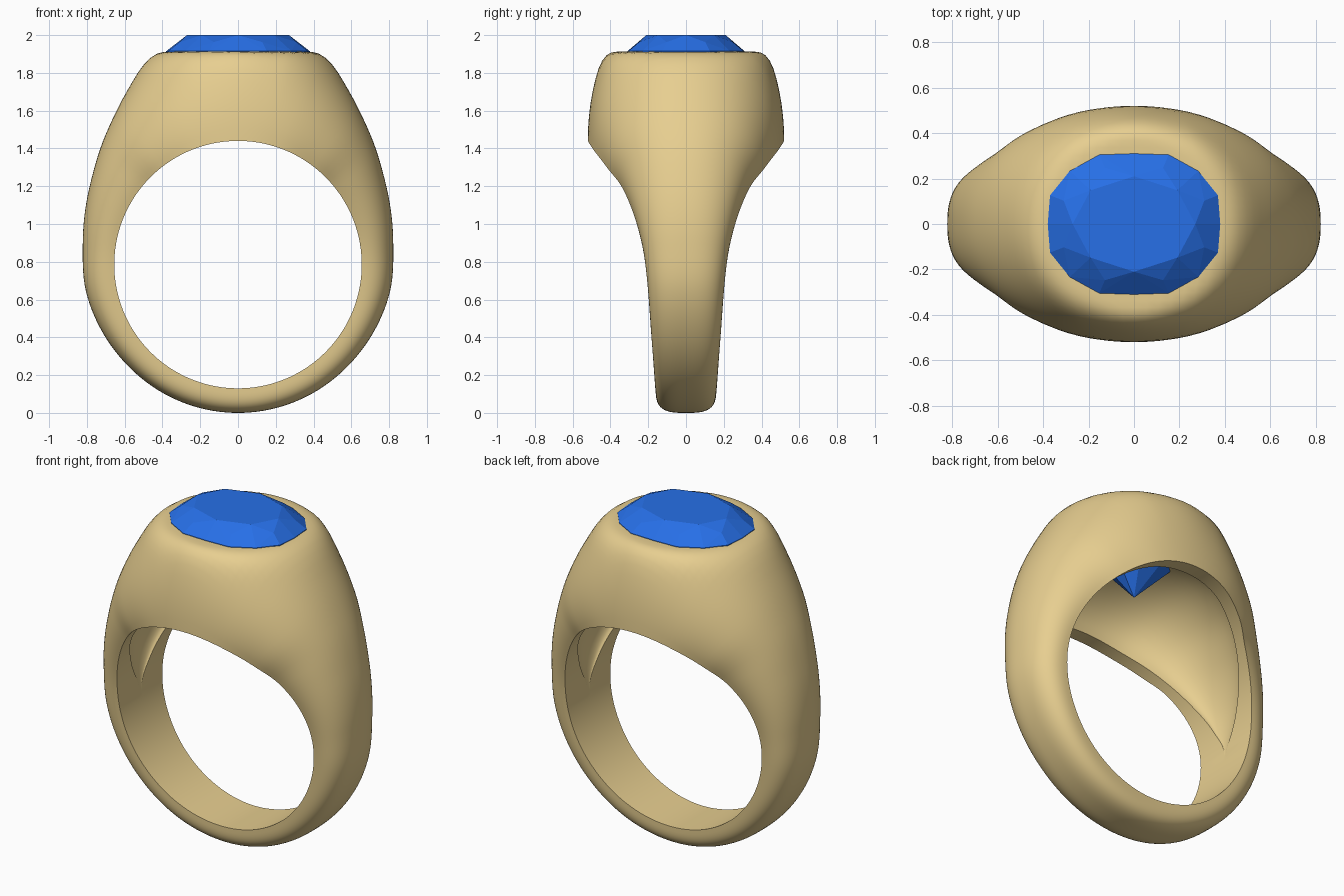
import bpy, bmesh
from math import sin, cos, pi, radians

if "Cube" in bpy.data.objects:
    bpy.data.objects.remove(bpy.data.objects["Cube"])

ZC, RI, TOP = 0.785, 0.655, 1.912   # finger hole centre, hole radius, flat top height


def curve(keys, x):
    """Smooth interpolation through (x, value) keys, level at both ends."""
    if x >= keys[-1][0]:
        return keys[-1][1]

    def slope(i):
        if i == 0 or i == len(keys) - 1:
            return 0.0
        (a, p), (b, q) = keys[i - 1], keys[i + 1]
        return (q - p) / (b - a)
    i = max(j for j in range(len(keys) - 1) if keys[j][0] <= x)
    (a, p), (b, q) = keys[i], keys[i + 1]
    d = b - a
    t = (x - a) / d
    return ((2*t**3 - 3*t*t + 1) * p + (t**3 - 2*t*t + t) * d * slope(i)
            + (3*t*t - 2*t**3) * q + (t**3 - t*t) * d * slope(i + 1))


def soft_min(a, b, k=0.12):
    h = max(k - abs(a - b), 0) / k
    return min(a, b) - h * h * k / 4


def finish(bm, name, color):
    bmesh.ops.recalc_face_normals(bm, faces=bm.faces)
    me = bpy.data.meshes.new(name)
    bm.to_mesh(me)
    bm.free()
    ob = bpy.data.objects.new(name, me)
    bpy.context.collection.objects.link(ob)
    mat = bpy.data.materials.new(name + "_material")
    mat.diffuse_color = color
    mat.use_nodes = True
    mat.node_tree.nodes["Principled BSDF"].inputs["Base Color"].default_value = mat.diffuse_color
    me.materials.append(mat)
    return ob


# Values by angle (degrees) from the top of the ring
OUTER = [(0, 1.5), (12, 1.385), (18, 1.285), (25, 1.178), (34, 1.077), (45, 0.986),
         (61, 0.893), (82, 0.83), (99, 0.818), (119, 0.80), (138, 0.79), (180, 0.785)]
WIDTH = [(0, 0.52), (20, 0.495), (38, 0.42), (51, 0.34), (71, 0.26), (90, 0.215),
         (126, 0.182), (150, 0.168), (180, 0.16)]
POWER = [(0, 2.0), (60, 2.2), (180, 3.2)]
HOLLOW_W = [(0, 0.43), (20, 0.41), (38, 0.335), (60, 0.215), (80, 0.09), (96, 0.008)]
HOLLOW_H = [(0, 0.26), (20, 0.26), (35, 0.21), (50, 0.135), (70, 0.06), (96, 0.0)]


def section(deg):
    """Closed (y, radius) outline of the band at one angle."""
    R, w, n = curve(OUTER, deg), curve(WIDTH, deg), curve(POWER, deg)
    c, h = curve(HOLLOW_W, deg), curve(HOLLOW_H, deg)
    pts = []
    for i in range(41):
        a = pi * i / 40
        ca, sa = cos(a), max(sin(a), 0)
        y = w * abs(ca) ** (2 / n) * (1 if ca > 0 else -1)
        pts.append((y, RI + (R - RI) * sa ** (2 / n)))
    for i in range(17):
        a = pi * i / 16
        pts.append((-c * cos(a), RI + h * max(sin(a), 0)))
    return pts


# Gold band, lofted around the finger hole with a flattened head and hollow underside
N = 144
bm = bmesh.new()
rings = []
for k in range(N):
    t = 2 * pi * k / N
    deg = 360 * min(k, N - k) / N
    rings.append([bm.verts.new((r * sin(t), y, soft_min(ZC + r * cos(t), TOP)))
                  for y, r in section(deg)])
for k in range(N):
    a, b = rings[k], rings[(k + 1) % N]
    for i in range(len(a)):
        j = (i + 1) % len(a)
        bm.faces.new((a[i], a[j], b[j], b[i]))
band = finish(bm, "ring_band", (0.80, 0.62, 0.28, 1))
bpy.context.view_layer.objects.active = band
band.select_set(True)
bpy.ops.object.shade_smooth_by_angle(angle=radians(32))

# Oval faceted gem: hull of table, crown, girdle and culet points
bm = bmesh.new()


def oval(n, a, b, z, turn=0.0, mx=9, my=9):
    for i in range(n):
        t = 2 * pi * (i + turn) / n
        bm.verts.new((max(-mx, min(mx, a * cos(t))), max(-my, min(my, b * sin(t))), z))


oval(8, 0.27, 0.21, 2.0)
oval(8, 0.335, 0.268, 1.963, 0.5)
oval(16, 0.40, 0.33, 1.915, 0, 0.38, 0.31)
oval(16, 0.40, 0.33, 1.885, 0, 0.38, 0.31)
oval(8, 0.22, 0.18, 1.68, 0.5)
bm.verts.new((0, 0, 1.47))
bmesh.ops.convex_hull(bm, input=bm.verts)
bmesh.ops.dissolve_limit(bm, angle_limit=radians(1), verts=bm.verts, edges=bm.edges)
finish(bm, "oval_gem", (0.02, 0.16, 0.80, 1))
